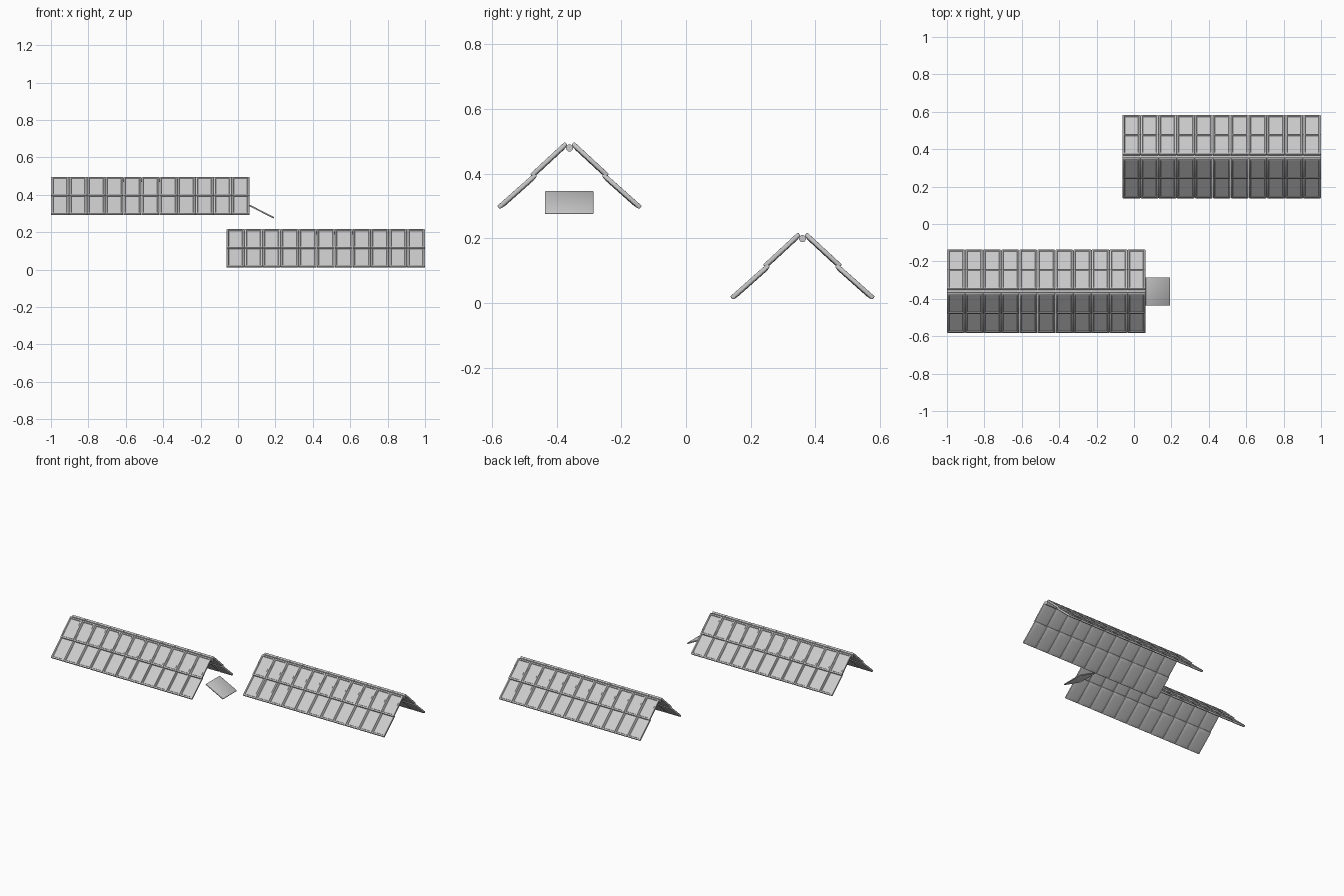
import bpy, bmesh, math
from mathutils import Matrix, Vector

cube = bpy.data.objects.get("Cube")
if cube:
    bpy.data.objects.remove(cube, do_unlink=True)

COLUMNS = 11
ROOF_LENGTH = 1.062
PITCH = ROOF_LENGTH / COLUMNS


def finish(name, bm, location):
    mesh = bpy.data.meshes.new(name)
    bm.to_mesh(mesh)
    bm.free()
    obj = bpy.data.objects.new(name, mesh)
    obj.location = location
    bpy.context.collection.objects.link(obj)
    bpy.ops.object.select_all(action='DESELECT')
    obj.select_set(True)
    bpy.context.view_layer.objects.active = obj
    bpy.ops.object.shade_smooth_by_angle(angle=math.radians(50))
    return obj


def panel_mesh(start, end, across, width, thick, pillow=True):
    """Slab whose outer face runs from start to end, centred on the across axis."""
    start, end, across = Vector(start), Vector(end), Vector(across)
    along = (end - start).normalized()
    normal = across.cross(along)
    length = (end - start).length
    bm = bmesh.new()
    bmesh.ops.create_cube(bm, size=1)
    bmesh.ops.scale(bm, vec=(width, length, thick), verts=bm.verts)
    bmesh.ops.bevel(bm, geom=bm.edges[:], offset=0.003, segments=2,
                    affect='EDGES', profile=0.5)
    bm.normal_update()
    top = max(bm.faces, key=lambda f: f.calc_center_median().z)
    bottom = min(bm.faces, key=lambda f: f.calc_center_median().z)
    if pillow:
        # cushioned outer face, recessed underside
        bmesh.ops.inset_region(bm, faces=[top], thickness=0.01, depth=0.002)
        bmesh.ops.inset_region(bm, faces=[top], thickness=0.015, depth=0.001)
        bmesh.ops.inset_region(bm, faces=[bottom], thickness=0.009, depth=0)
        bmesh.ops.inset_region(bm, faces=[bottom], thickness=0.004, depth=-0.004)
    basis = Matrix((across, along, normal)).transposed().to_4x4()
    centre = (start + end) / 2 - normal * thick / 2
    bmesh.ops.transform(bm, matrix=Matrix.Translation(centre) @ basis, verts=bm.verts)
    return bm


def panel_row(name, start, end, location):
    # one panel, repeated along the roof and mirrored over the ridge
    mid = PITCH / 2
    bm = panel_mesh((mid, *start), (mid, *end), (-1, 0, 0), PITCH - 0.001, 0.013)
    row = finish(name, bm, location)
    array = row.modifiers.new("columns", 'ARRAY')
    array.count = COLUMNS
    array.use_relative_offset = False
    array.use_constant_offset = True
    array.constant_offset_displace = (PITCH, 0, 0)
    mirror = row.modifiers.new("both_slopes", 'MIRROR')
    mirror.use_axis = (False, True, False)


def roof(name, location):
    panel_row(name + "_upper_panels", (0.006, 0.208), (0.113, 0.109), location)
    panel_row(name + "_lower_panels", (0.100, 0.112), (0.215, 0.010), location)
    # rounded bead closing the ridge
    bm = bmesh.new()
    spin = Matrix.Translation((ROOF_LENGTH / 2, 0, 0.199)) @ Matrix.Rotation(math.pi / 2, 4, 'Y')
    bmesh.ops.create_cone(bm, cap_ends=True, segments=16, radius1=0.011, radius2=0.011,
                          depth=ROOF_LENGTH - 0.001, matrix=spin)
    finish(name + "_ridge", bm, location)


# two gabled roofs at different heights
roof("high_roof", (-1, -0.36, 0.28))
roof("low_roof", (1 - ROOF_LENGTH, 0.36, 0))

# small sloping awning at the end of the high roof
awning = panel_mesh((0.06, 0, 0.348), (0.19, 0, 0.281), (0, 1, 0), 0.15, 0.008, pillow=False)
if sum(v.co.z for v in awning.verts) / len(awning.verts) > 0.3145:
    # keep the slab below its outer line
    bmesh.ops.translate(awning, vec=(0, 0, -0.008), verts=awning.verts)
finish("awning", awning, (0, -0.361, 0))
